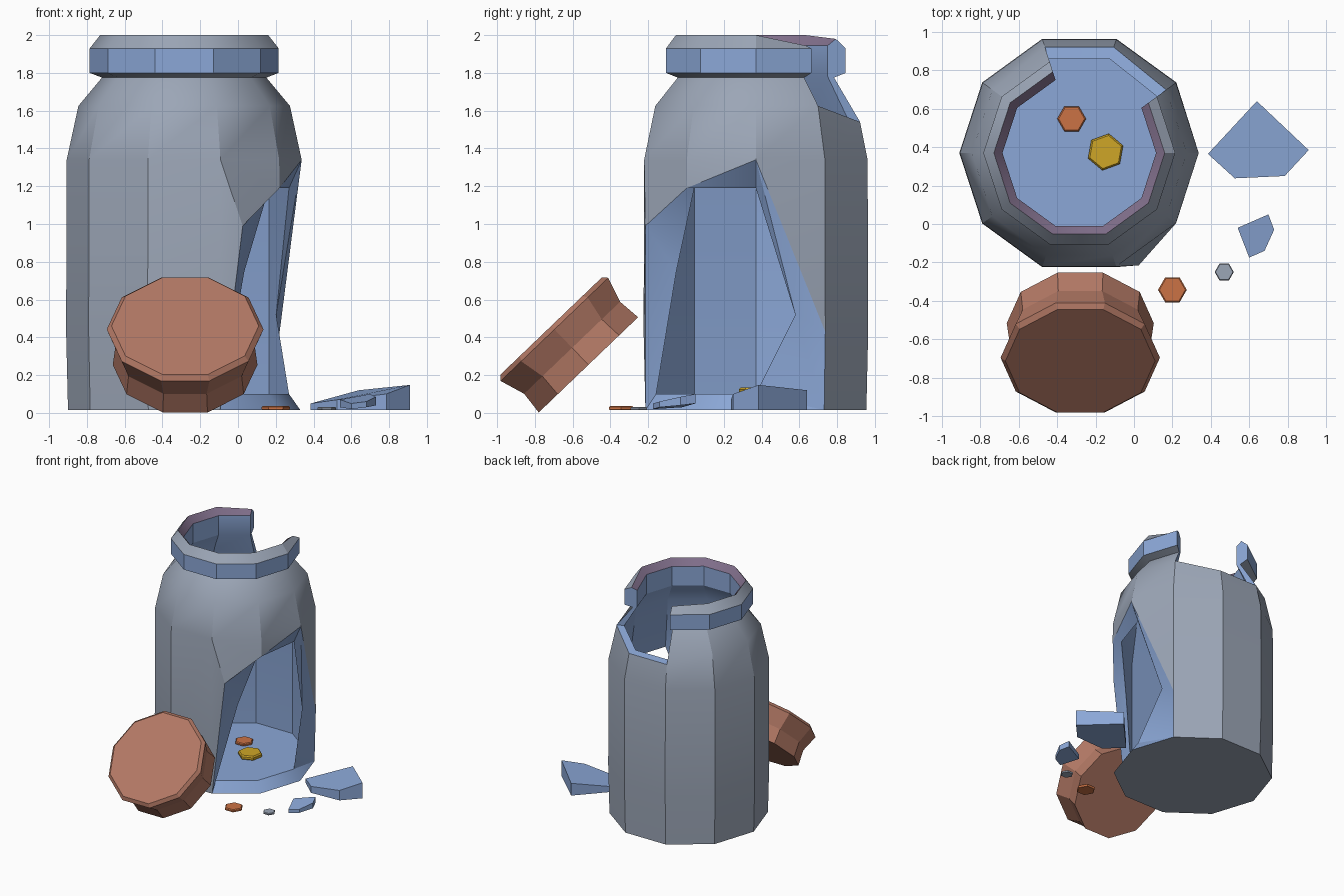
import bpy, bmesh, math
from mathutils import Vector, Matrix

if "Cube" in bpy.data.objects:
    bpy.data.objects.remove(bpy.data.objects["Cube"])


def material(name, rgb):
    m = bpy.data.materials.new(name)
    m.diffuse_color = (*rgb, 1)
    m.use_nodes = True
    m.node_tree.nodes["Principled BSDF"].inputs["Base Color"].default_value = m.diffuse_color
    return m


GREY = material("grey glass", (0.33, 0.38, 0.47))
BLUE = material("blue glass", (0.26, 0.39, 0.68))
PURPLE = material("purple rim", (0.22, 0.16, 0.26))
BROWN = material("brown lid", (0.45, 0.19, 0.13))
ORANGE = material("copper coin", (0.60, 0.17, 0.06))
GOLD = material("gold coin", (0.62, 0.38, 0.02))


def finish(bm, name, mats, smooth=False):
    bmesh.ops.recalc_face_normals(bm, faces=bm.faces)
    me = bpy.data.meshes.new(name)
    bm.to_mesh(me)
    bm.free()
    for m in mats:
        me.materials.append(m)
    ob = bpy.data.objects.new(name, me)
    bpy.context.collection.objects.link(ob)
    if smooth:
        bpy.ops.object.select_all(action='DESELECT')
        ob.select_set(True)
        bpy.context.view_layer.objects.active = ob
        bpy.ops.object.shade_smooth_by_angle(angle=math.radians(30))
    return ob


def lathe(name, profile, sides, mat, matrix, phase=0.0):
    """Closed turned solid from (radius, height) pairs."""
    bm = bmesh.new()
    rings = []
    for r, h in profile:
        rings.append([bm.verts.new(matrix @ Vector((
            r * math.cos(phase + math.tau * k / sides),
            r * math.sin(phase + math.tau * k / sides), h))) for k in range(sides)])
    for a, b in zip(rings, rings[1:]):
        for k in range(sides):
            j = (k + 1) % sides
            bm.faces.new((a[k], a[j], b[j], b[k]))
    bm.faces.new(rings[0])
    bm.faces.new(rings[-1])
    return finish(bm, name, [mat])


# --- Broken jar: outer profile up, over the rim, then down the inside ---
CX, CY, N = -0.285, 0.37, 10
PROFILE = [(.615, .015), (.625, .43), (.622, 1.34), (.56, 1.625), (.435, 1.775),
           (.50, 1.80), (.50, 1.93), (.445, 2.0), (.40, 1.945), (.40, 1.78),
           (.50, 1.62), (.555, 1.19), (.555, .10)]

jar = bmesh.new()


def point(r, k, z):
    a = math.radians(36 * k)
    return Vector((CX + r * math.cos(a), CY + r * math.sin(a), z))


V = [[jar.verts.new(point(r, k, z)) for k in range(N)] for r, z in PROFILE]


def face(mat, *verts):
    jar.faces.new(verts).material_index = mat


# Chipped heights around the rim gap
for k in (2, 3):
    V[3][k].co = point(.58, k, 1.54)
    V[10][k].co = point(.515, k, 1.55)
V[7][1].co.z, V[8][1].co.z, V[7][3].co.z = 1.945, 1.92, 1.98

SEG_MAT = [0, 0, 0, 0, 0, 1, 0, 2, 1, 1, 1, 1]
HOLE, GAP = (8, 9, 0), (1, 2)
for s, m in enumerate(SEG_MAT):
    for k in range(N):
        if s in (0, 1, 11) and k in HOLE:
            continue
        if 3 <= s <= 9 and k in GAP:
            continue
        j = (k + 1) % N
        face(m, V[s][k], V[s][j], V[s + 1][j], V[s + 1][k])
face(0, *V[0])
face(1, *V[12])

# Cut faces of the rim gap
for k in GAP:
    face(1, V[3][k], V[3][k + 1], V[10][k + 1], V[10][k])
for k in (1, 3):
    face(1, V[3][k], V[4][k], V[9][k], V[10][k])
    face(1, *[V[s][k] for s in range(4, 10)])

# Side hole: extra corner points on the outer and inner walls
P = jar.verts.new((0.025, -0.215, 0.99))
A = jar.verts.new(point(.623, 9, 1.19))
Q = jar.verts.new(V[12][8].co.lerp(V[12][9].co, .53))
Q.co.z = 0.75
M = jar.verts.new(V[12][0].co.lerp(V[12][1].co, .64))
M.co.z = 0.52
O0, O1, O2, T, F = V[0], V[1], V[2], V[11], V[12]
# outer remains
face(0, O2[8], O2[9], A, P)
face(0, O2[8], P, O0[8], O1[8])
face(0, O2[9], O2[0], A)
face(0, O2[0], O1[1], O2[1])
# inner remains
face(1, T[8], T[9], Q, F[8])
face(1, T[0], T[1], M)
face(1, T[1], F[1], M)
face(1, M, F[1], F[0])
# broken edge between the two walls
for loop in ((F[8], F[9], O0[9], O0[8]), (F[9], F[0], O0[0], O0[9]),
             (F[0], O0[0], O0[1]), (F[0], M, O0[1]), (M, O0[1], O1[1]),
             (M, O1[1], O2[0]), (M, O2[0], T[0]), (T[0], O2[0], A, T[9]),
             (T[9], A, P, Q), (Q, P, O0[8], F[8])):
    face(1, *loop)
finish(jar, "broken_jar", [GREY, BLUE, PURPLE], smooth=True)

# --- Lid leaning against the front ---
tilt = Vector((0, -.69, .72)).to_track_quat('Z', 'X').to_matrix()
axis = Vector((0, -.69, .72)).normalized()
side = Vector((1, 0, 0))
rot = Matrix((side, axis.cross(side), axis)).transposed().to_4x4()
lathe("lid", [(.383, -.005), (.37, .12), (.415, .255), (.39, .28)], 10, BROWN,
      Matrix.Translation((-.28, -.52, .258)) @ rot)

# --- Coins ---
for name, x, y, z, r, h, mat, ph in (
        ("copper_coin_outside", .20, -.343, .015, .075, .022, ORANGE, 0),
        ("copper_coin_inside", -.325, .548, .10, .075, .022, ORANGE, 0),
        ("grey_coin", .47, -.25, .015, .05, .016, GREY, 0),
        ("gold_coin", -.148, .375, .10, .097, .035, GOLD, 20)):
    lathe(name, [(r * .93, 0), (r, h * .3), (r, h * .7), (r * .9, h)], 6, mat,
          Matrix.Translation((x, y, z)), math.radians(ph))


# --- Glass shards: outline with top heights and bottom heights ---
def shard(name, pts):
    bm = bmesh.new()
    top = [bm.verts.new((x, y, t)) for x, y, t, b in pts]
    low = [bm.verts.new((x, y, b)) for x, y, t, b in pts]
    n = len(pts)
    bm.faces.new(top)
    bm.faces.new(low)
    for i in range(n):
        j = (i + 1) % n
        bm.faces.new((low[i], low[j], top[j], top[i]))
    finish(bm, name, [BLUE])


shard("large_shard", [(.385, .365, .05, .015), (.64, .64, .12, .015), (.91, .385, .148, .015),
                      (.785, .25, .10, .015), (.525, .238, .07, .015)])
shard("small_shard", [(.54, -.02, .07, .03), (.70, .05, .10, .05), (.73, -.03, .085, .04),
                      (.68, -.14, .06, .03), (.60, -.175, .05, .02)])
